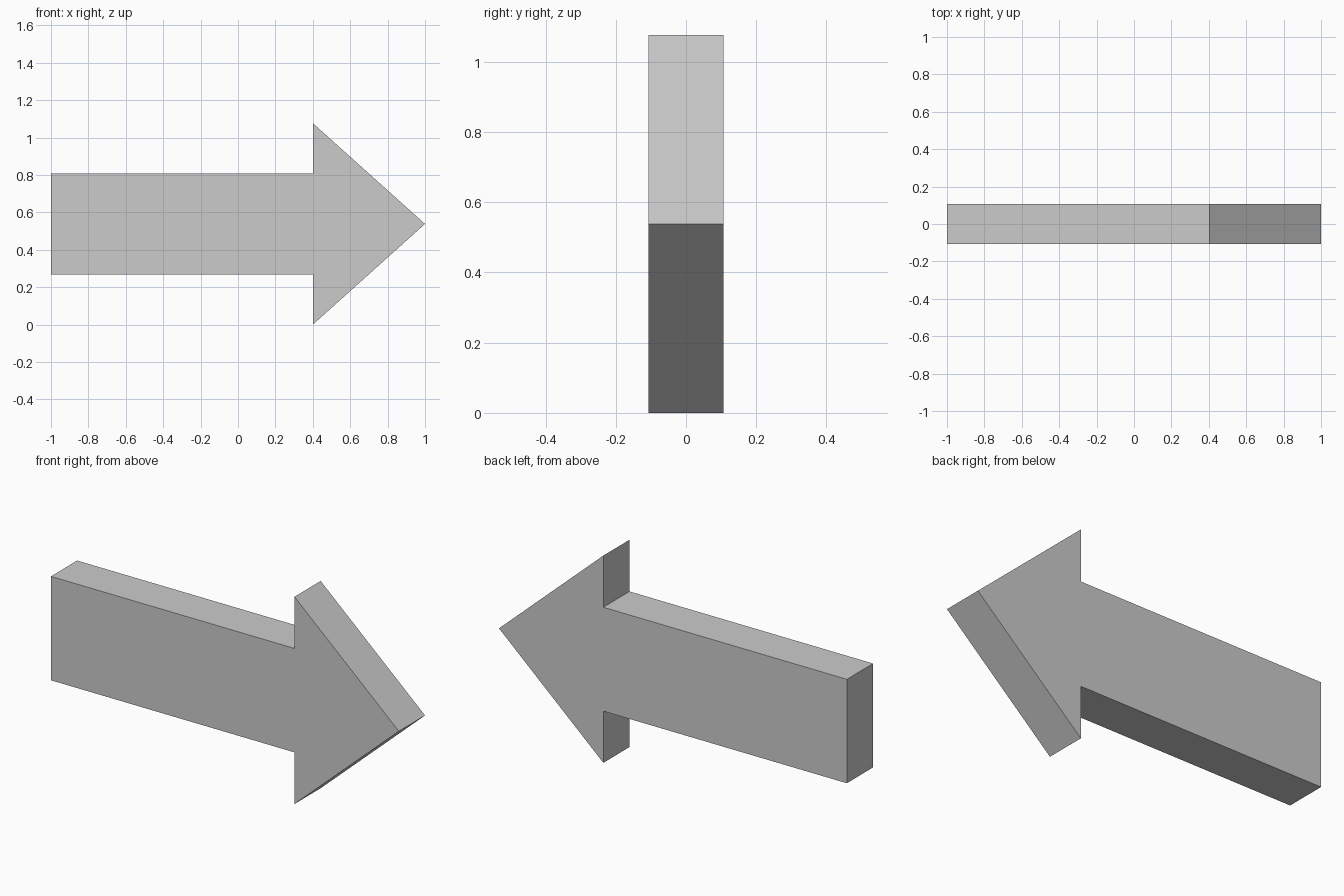
import bpy, bmesh

if "Cube" in bpy.data.objects:
    bpy.data.objects.remove(bpy.data.objects["Cube"])

LENGTH_END, NECK_X = 1.0, 0.4
HEAD_HALF, SHAFT_HALF = 0.5385, 0.27
DEPTH = 0.215

# Upper half of the arrow outline (x, height above the centre line), tail to neck
upper = [(-LENGTH_END, SHAFT_HALF), (NECK_X, SHAFT_HALF), (NECK_X, HEAD_HALF)]
lower = [(x, -h) for x, h in upper]
outline = lower + [(LENGTH_END, 0)] + upper[::-1]

# Front face, extruded through the thickness
bm = bmesh.new()
front = bm.faces.new([bm.verts.new((x, -DEPTH / 2, HEAD_HALF + h)) for x, h in outline])
result = bmesh.ops.extrude_face_region(bm, geom=[front], use_keep_orig=True)
back = [v for v in result["geom"] if isinstance(v, bmesh.types.BMVert)]
bmesh.ops.translate(bm, verts=back, vec=(0, DEPTH, 0))
bmesh.ops.recalc_face_normals(bm, faces=bm.faces)

mesh = bpy.data.meshes.new("arrow")
bm.to_mesh(mesh)
bm.free()
bpy.context.collection.objects.link(bpy.data.objects.new("arrow", mesh))
